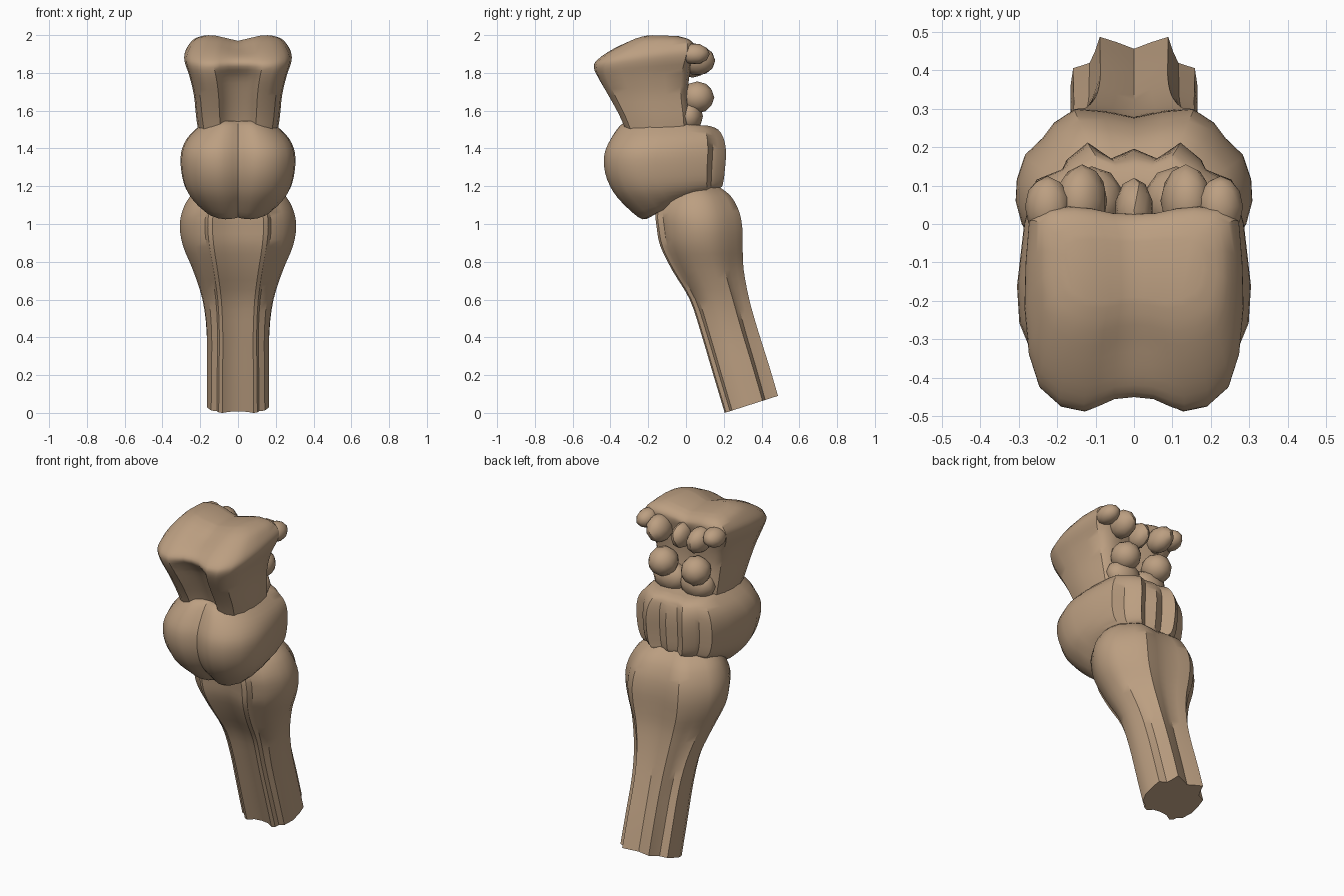
import bpy, bmesh, math
from mathutils import Vector, Matrix

if "Cube" in bpy.data.objects:
    bpy.data.objects.remove(bpy.data.objects["Cube"])

tan = bpy.data.materials.new("tan tissue")
tan.diffuse_color = (0.50, 0.345, 0.22, 1)
tan.use_nodes = True
tan.node_tree.nodes["Principled BSDF"].inputs["Base Color"].default_value = tan.diffuse_color


def finish(bm, name, angle=35):
    bmesh.ops.recalc_face_normals(bm, faces=bm.faces)
    me = bpy.data.meshes.new(name)
    bm.to_mesh(me)
    bm.free()
    ob = bpy.data.objects.new(name, me)
    bpy.context.collection.objects.link(ob)
    me.materials.append(tan)
    bpy.ops.object.select_all(action='DESELECT')
    ob.select_set(True)
    bpy.context.view_layer.objects.active = ob
    bpy.ops.object.shade_smooth_by_angle(angle=math.radians(angle))
    return ob


def spline(rows, steps):
    out = []
    for i in range(len(rows) - 1):
        p = [rows[max(0, min(len(rows) - 1, i + k))] for k in (-1, 0, 1, 2)]
        for s in range(steps):
            t = s / steps
            out.append([0.5 * (2*b + (c-a)*t + (2*a-5*b+4*c-d)*t*t + (3*b-a-3*c+d)*t**3)
                        for a, b, c, d in zip(*p)])
    return out + [list(rows[-1])]


def loft(name, rows, shape_a, shape_b, steps=3, warp=None):
    """rows: front y, front z, back y, back z, half width, blend of outlines a to b"""
    bm = bmesh.new()
    n = len(shape_a)
    m = 2 * n - 2
    rings = []
    for fy, fz, by, bz, hw, w in spline(rows, steps):
        half = []
        for (ua, va), (ub, vb) in zip(shape_a, shape_b):
            u, t = ua + (ub - ua) * w, (va + (vb - va) * w + 1) / 2
            half.append(Vector((u * hw, fy + (by - fy) * t, fz + (bz - fz) * t)))
        full = half + [Vector((-p.x, p.y, p.z)) for p in half[-2:0:-1]]
        rings.append([bm.verts.new(warp(p) if warp else p) for p in full])
    for a, b in zip(rings, rings[1:]):
        for i in range(m):
            bm.faces.new((a[i], a[(i+1) % m], b[(i+1) % m], b[i]))
    # caps made of front-to-back strips
    for r in (rings[0], rings[-1]):
        for side in (1, -1):
            for i in range(n // 2):
                ids = []
                for k in (i, i + 1, n - 2 - i, n - 1 - i):
                    k = (side * k) % m
                    if k not in ids:
                        ids.append(k)
                bm.faces.new([r[k] for k in ids])
    return finish(bm, name)


# medulla: grooved stalk swelling into a bulb
stalk = [(0, -.84), (.28, -.87), (.5, -1), (.62, -.95), (.68, -.8), (.86, -.72), (1, -.35), (1, .1),
         (.96, .42), (.7, .52), (.62, .72), (.54, 1), (.27, .9), (0, .78), (0, .78)][:14] 
stalk.insert(7, (1.0, -.1))
bulb = [(0, -.84), (.25, -.9), (.44, -1), (.52, -.95), (.57, -.82), (.78, -.68), (.95, -.3), (1, -.05),
        (.99, .2), (.92, .48), (.78, .66), (.68, .84), (.5, 1), (.25, .97), (0, .9)]
loft("medulla", [
    (.205, .0, .487, .09, .165, 0), (.145, .2, .44, .25, .165, .1), (.08, .42, .38, .44, .166, .25),
    (.02, .6, .335, .6, .188, .5), (-.07, .75, .305, .76, .238, .8), (-.135, .88, .30, .88, .29, 1),
    (-.155, .98, .298, .98, .308, 1), (-.16, 1.06, .28, 1.07, .296, 1), (-.13, 1.14, .235, 1.15, .255, 1),
    (-.08, 1.2, .17, 1.2, .19, 1)], stalk, bulb)

# pons: two front lobes, vertical grooves on the back
pons_mid = [(0, -.88), (.1, -.93), (.24, -.99), (.4, -1), (.62, -.93), (.85, -.75), (.98, -.45), (1, -.15),
            (.94, .35), (.84, .7), (.62, .78), (.58, .86), (.4, 1), (.2, .87), (0, .95)]
pons_end = [(0, -.88), (.12, -.94), (.3, -1), (.45, -.98), (.66, -.88), (.86, -.68), (.97, -.4), (1, 0),
            (.98, .4), (.92, .72), (.74, .85), (.66, .9), (.45, 1), (.22, .93), (0, .96)]
loft("pons", [
    (-.31, 1.545, .12, 1.52, .19, 1), (-.35, 1.52, .17, 1.5, .215, 1), (-.40, 1.45, .20, 1.45, .272, .4),
    (-.432, 1.37, .212, 1.38, .302, 0), (-.428, 1.27, .206, 1.29, .30, 0), (-.385, 1.17, .197, 1.22, .278, 0),
    (-.31, 1.085, .18, 1.19, .232, 0), (-.23, 1.025, .11, 1.18, .17, 0), (-.17, 1.05, .03, 1.175, .1, 0)],
    pons_mid, pons_end)

# midbrain: flaring block with a hollow front under an overhanging rim
hollow = [(0, -.68), (.17, -.7), (.34, -.84), (.44, -1), (.66, -1), (.86, -.84), (.97, -.45), (1, 0),
          (.98, .45), (.92, .82), (.8, .95), (.6, 1), (.4, .98), (.2, .93), (0, .88)]
rim = [(0, -.88), (.18, -.9), (.34, -.97), (.46, -1), (.68, -.94), (.87, -.75), (.96, -.45), (1, 0),
       (.99, .45), (.96, .85), (.82, .97), (.6, 1), (.4, .98), (.2, .93), (0, .92)]


def dip(p):
    fade = max(0, min(1, (p.z - 1.88) / .08))
    return Vector((p.x, p.y, p.z - .03 * fade * max(0, 1 - abs(p.x) / .13)))


loft("midbrain", [
    (-.32, 1.5, .02, 1.48, .21, 0), (-.355, 1.58, .02, 1.56, .222, 0), (-.41, 1.68, .01, 1.69, .234, 0),
    (-.462, 1.77, .02, 1.8, .258, .15), (-.488, 1.83, .035, 1.87, .28, .8), (-.468, 1.87, .045, 1.92, .284, 1),
    (-.39, 1.925, .04, 1.955, .265, 1), (-.28, 1.98, .01, 1.98, .232, 1), (-.2, 2.0, -.04, 1.995, .18, 1)],
    hollow, rim, warp=dip)


# bumps on the back of the midbrain, mirrored in pairs
def bump(name, loc, size, tilt=0):
    for s in ((1, -1) if loc[0] else (1,)):
        bm = bmesh.new()
        bmesh.ops.create_icosphere(bm, subdivisions=2, radius=1, matrix=(
            Matrix.Translation((s * loc[0], loc[1], loc[2])) @ Matrix.Rotation(s * tilt, 4, 'Y')
            @ Matrix.Diagonal((*size, 1))))
        finish(bm, name + ("_right" if s > 0 else "_left") if loc[0] else name, 30)


bump("upper_back_bump", (.135, .06, 1.865), (.065, .095, .08), .3)
bump("side_back_bump", (.225, .045, 1.9), (.06, .08, .055), .5)
bump("lower_back_bump", (.11, .06, 1.67), (.085, .09, .085))
bump("back_base_bump", (.09, .015, 1.57), (.11, .075, .09))
bump("centre_back_bump", (0, .035, 1.85), (.05, .085, .075))
